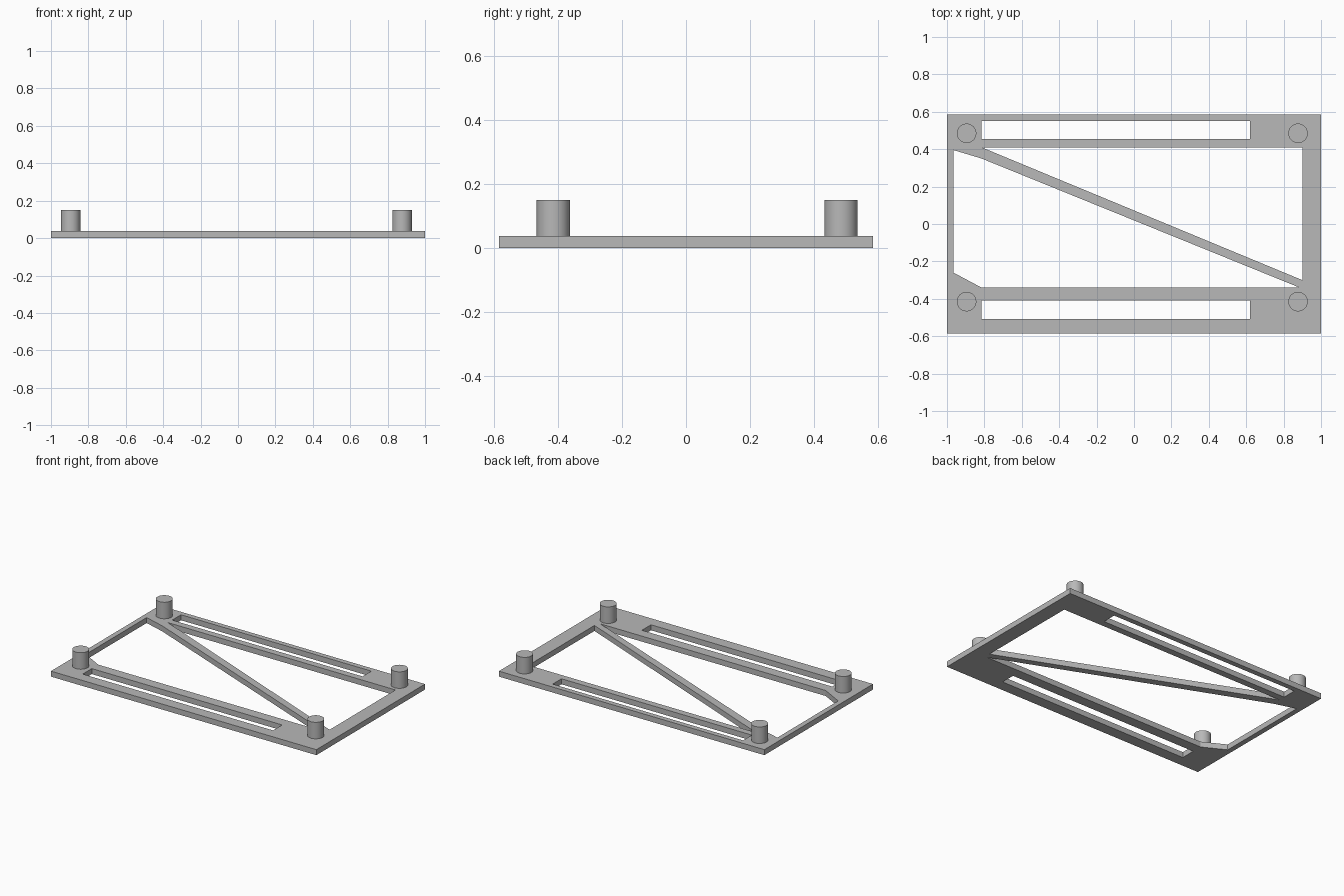
import bpy
import bmesh
import math

cube = bpy.data.objects.get("Cube")
if cube:
    bpy.data.objects.remove(cube, do_unlink=True)

PLATE = 0.0375    # plate thickness
PEG_TOP = 0.15
PEG_R = 0.052

grey = bpy.data.materials.new("plain grey")
grey.use_nodes = True
colour = (0.48, 0.48, 0.48, 1)
grey.diffuse_color = colour
grey.node_tree.nodes["Principled BSDF"].inputs["Base Color"].default_value = colour


def add_object(name, mesh):
    obj = bpy.data.objects.new(name, mesh)
    bpy.context.collection.objects.link(obj)
    mesh.materials.clear()
    mesh.materials.append(grey)
    return obj


def rect(x0, x1, y0, y1):
    return [(x0, y0), (x1, y0), (x1, y1), (x0, y1)]


def extruded_plate(name, loops, height):
    """Flat plate from an outline followed by its holes."""
    curve = bpy.data.curves.new(name + "_profile", "CURVE")
    curve.dimensions = "2D"
    curve.fill_mode = "BOTH"
    curve.extrude = height / 2
    for loop in loops:
        spline = curve.splines.new("POLY")
        spline.points.add(len(loop) - 1)
        for point, (x, y) in zip(spline.points, loop):
            point.co = (x, y, 0, 1)
        spline.use_cyclic_u = True
    helper = bpy.data.objects.new(name + "_profile", curve)
    bpy.context.collection.objects.link(helper)
    deps = bpy.context.evaluated_depsgraph_get()
    mesh = bpy.data.meshes.new_from_object(helper.evaluated_get(deps))
    bpy.data.objects.remove(helper, do_unlink=True)

    bm = bmesh.new()
    bm.from_mesh(mesh)
    bmesh.ops.remove_doubles(bm, verts=bm.verts, dist=0.0005)
    bmesh.ops.translate(bm, verts=bm.verts, vec=(0, 0, height / 2))
    bmesh.ops.recalc_face_normals(bm, faces=bm.faces)
    for face in bm.faces:
        face.smooth = False
        face.material_index = 0
    bm.to_mesh(mesh)
    bm.free()
    return add_object(name, mesh)


# Base frame: outline, two long slots, two openings either side of the brace
outline = rect(-1, 1, -0.585, 0.585)
back_slot = rect(-0.815, 0.62, 0.455, 0.55)
front_slot = rect(-0.815, 0.62, -0.508, -0.41)
back_opening = [(-0.815, 0.41), (0.9, 0.41), (0.9, -0.3)]
front_opening = [(-0.965, 0.395), (-0.815, 0.35), (0.885, -0.34),
                 (-0.815, -0.34), (-0.965, -0.26)]
extruded_plate("base_frame",
               [outline, back_slot, front_slot, back_opening, front_opening], PLATE)

# Four round pegs near the corners
for side, x in (("right", -0.895), ("left", 0.877)):
    for end, y in (("front", -0.415), ("back", 0.485)):
        bpy.ops.mesh.primitive_cylinder_add(
            vertices=48, radius=PEG_R, depth=PEG_TOP - PLATE,
            location=(x, y, (PEG_TOP + PLATE) / 2))
        peg = bpy.context.object
        peg.name = f"{end}_{side}_peg"
        peg.data.materials.append(grey)
        bpy.ops.object.shade_smooth_by_angle(angle=math.radians(30))
